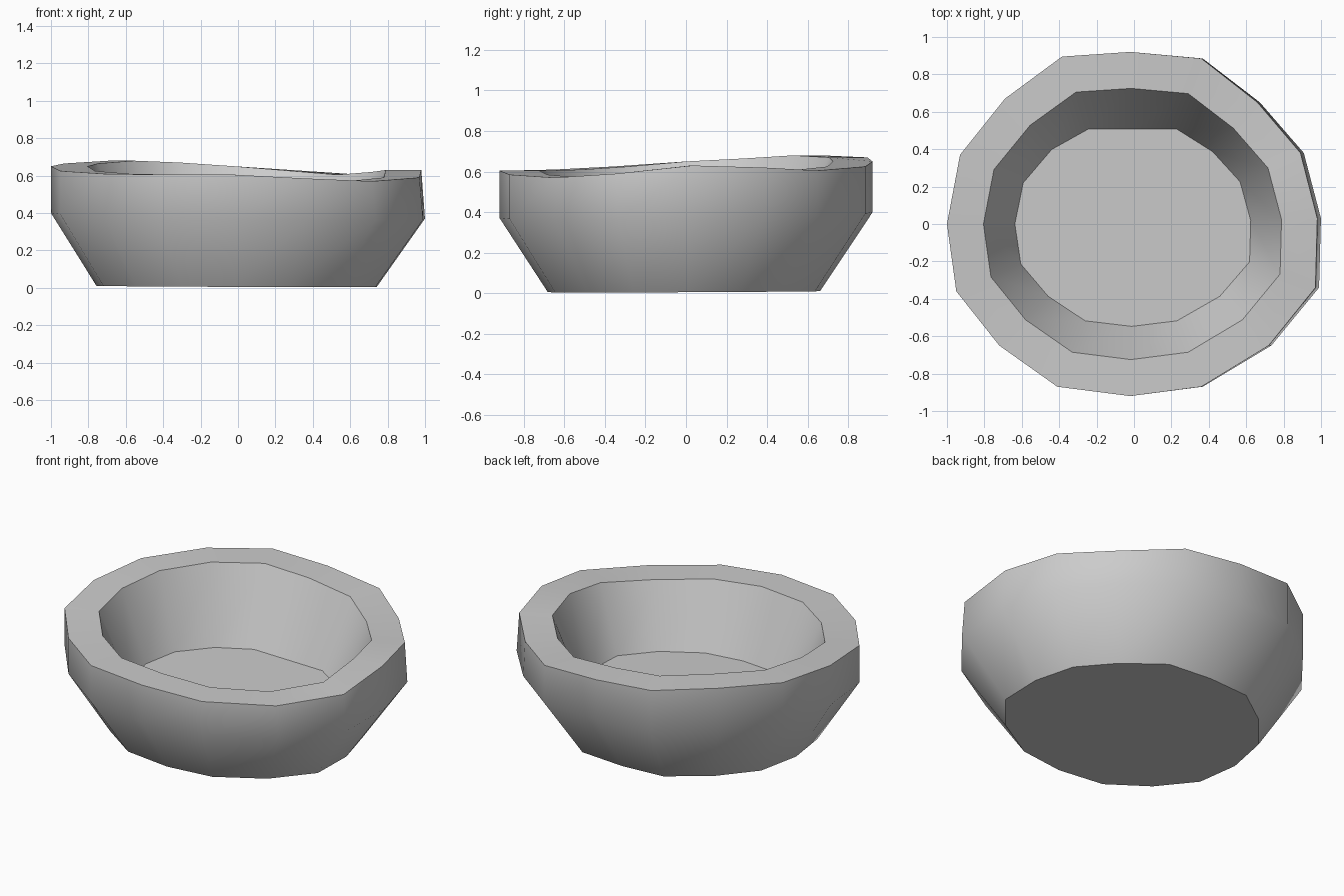
import bpy
import bmesh
from math import radians
from mathutils import Vector

# Remove the default cube only
default_cube = bpy.data.objects.get("Cube")
if default_cube:
    bpy.data.objects.remove(default_cube, do_unlink=True)

# Plain grey material
grey = bpy.data.materials.new("stone_grey")
grey.use_nodes = True
colour = (0.6, 0.6, 0.6, 1)
grey.diffuse_color = colour
grey.node_tree.nodes["Principled BSDF"].inputs["Base Color"].default_value = colour

# Uneven hand-shaped outer lip, counter-clockwise from the +x side
LIP = [Vector(p) for p in (
    (.98, .03, .63), (.89, .38, .62), (.66, .65, .605), (.36, .885, .625),
    (-.02, .92, .65), (-.385, .895, .67), (-.69, .67, .68), (-.93, .37, .665),
    (-1, 0, .65), (-.95, -.36, .625), (-.72, -.65, .61), (-.41, -.87, .605),
    (-.02, -.92, .605), (.36, -.87, .585), (.72, -.65, .57), (.97, -.34, .59))]


def tilted(x, y, height, slope):
    """Point on a plane that rises gently towards the back left."""
    return Vector((x, y, height + slope * (y - x)))


def base_point(p):
    return tilted(p.x * .757, p.y * .73 - .01, .008, .004)


def belly_point(p):
    bulge = 1.02 if p.x > 0 else 1
    return tilted(p.x * bulge, p.y, .385, .015)


def inner_lip_point(p):
    return Vector((p.x * .805, p.y * .788, p.z))


def floor_point(p):
    # The hollow is a little flattened at the back
    return tilted(p.x * .637, min(p.y * .595, .507), .213, .015)


def lip_point(p):
    return p


# Rings of the bowl, from the underside up the outside and down the inside
ring_rules = (base_point, belly_point, lip_point, inner_lip_point, floor_point)

bm = bmesh.new()
rings = [[bm.verts.new(rule(p)) for p in LIP] for rule in ring_rules]

# Walls and lip between neighbouring rings
for lower, upper in zip(rings, rings[1:]):
    for i in range(len(LIP)):
        j = (i + 1) % len(LIP)
        bm.faces.new((lower[i], lower[j], upper[j], upper[i]))

# Underside and inner floor
bm.faces.new(reversed(rings[0]))
bm.faces.new(rings[-1])
bmesh.ops.recalc_face_normals(bm, faces=bm.faces)

mesh = bpy.data.meshes.new("bowl")
bm.to_mesh(mesh)
bm.free()
mesh.materials.append(grey)
bowl = bpy.data.objects.new("bowl", mesh)
bpy.context.collection.objects.link(bowl)

# Smooth walls with crisp lip, floor and base edges
bpy.ops.object.select_all(action="DESELECT")
bowl.select_set(True)
bpy.context.view_layer.objects.active = bowl
bpy.ops.object.shade_smooth_by_angle(angle=radians(45))
